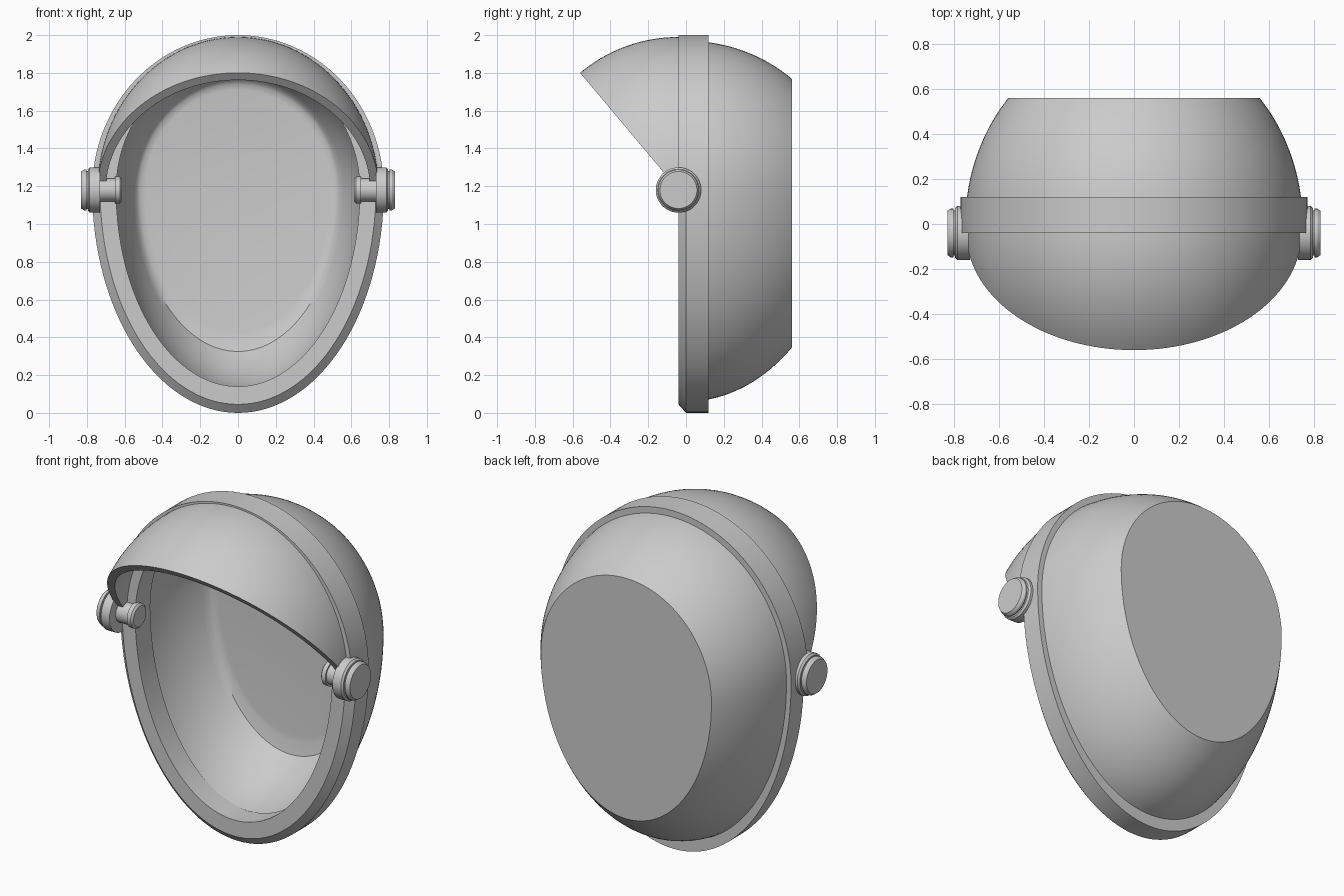
import bpy, bmesh
from math import sin, cos, pi, radians, sqrt

if "Cube" in bpy.data.objects:
    bpy.data.objects.remove(bpy.data.objects["Cube"])

HZ, HY = 1.18, -0.04      # hinge height and depth


def loft(name, loops, angle=35):
    """Skin closed loops of equal length and cap both ends."""
    bm = bmesh.new()
    rows = [[bm.verts.new(p) for p in loop] for loop in loops]
    n = len(rows[0])
    for a, b in zip(rows, rows[1:]):
        for i in range(n):
            j = (i + 1) % n
            bm.faces.new((a[i], a[j], b[j], b[i]))
    bm.faces.new(rows[0])
    bm.faces.new(rows[-1])
    bmesh.ops.recalc_face_normals(bm, faces=bm.faces)
    mesh = bpy.data.meshes.new(name)
    bm.to_mesh(mesh)
    bm.free()
    ob = bpy.data.objects.new(name, mesh)
    bpy.context.collection.objects.link(ob)
    bpy.ops.object.select_all(action='DESELECT')
    ob.select_set(True)
    bpy.context.view_layer.objects.active = ob
    bpy.ops.object.shade_smooth_by_angle(angle=radians(angle))
    return ob


def egg(y, a, up, down, a_up=None, n=128):
    """Egg outline: half ellipse above the hinge line, longer one below."""
    pts = []
    for i in range(n):
        t = 2 * pi * i / n
        upper = sin(t) > -1e-6
        w = a_up if (a_up and upper) else a
        pts.append((w * cos(t), y, HZ + (up if upper else down) * sin(t)))
    return pts


# Hollow egg-shaped shell with front rim: inside floor, lip, rim band, back
shell = [egg(0.51, 0.49, 0.53, 0.75), egg(0.505, 0.52, 0.56, 0.785)]
for k in range(13):
    y = 0.49 - 0.39 * k / 12
    s = sqrt(1 - (y / 0.84) ** 2) / sqrt(1 - (0.10 / 0.84) ** 2)
    shell.append(egg(y, 0.01 + 0.645 * s, 0.71 * s, 1.045 * s))
shell += [
    egg(0.10, 0.645, 0.69, 1.04),
    egg(-0.04, 0.645, 0.69, 1.04),
    egg(-0.04, 0.73, 0.82, 1.135, a_up=0.772),
    egg(0.0, 0.772, 0.82, 1.18),
    egg(0.12, 0.772, 0.82, 1.18),
]
for k in range(17):
    y = 0.12 + 0.44 * k / 16
    s = sqrt(1 - (y / 0.84) ** 2)
    shell.append(egg(y, 0.75 * s, 0.79 * s, 1.12 * s))
loft("shell", shell)

# Raised visor: wedge of a hollow ellipsoid turning about the hinge axis
N, TILT = 64, 40
visor = []
for k in range(21):
    t = radians(TILT * k / 20)
    arc = [radians(-88 + 176 * i / N) for i in range(N + 1)]
    section = [(0.745 * sin(p), 0.81 * cos(p)) for p in arc]
    section += [(0.70 * sin(p), 0.76 * cos(p)) for p in reversed(arc)]
    visor.append([(x, HY - r * sin(t), HZ + r * cos(t)) for x, r in section])
loft("visor", visor)

# Hinges: inner peg, collar and outer cap turned about the x axis
PROFILE = [(0.615, 0.06), (0.625, 0.072), (0.65, 0.072), (0.65, 0.062),
           (0.73, 0.062), (0.73, 0.12), (0.785, 0.12), (0.795, 0.11),
           (0.795, 0.10), (0.803, 0.10), (0.803, 0.108), (0.815, 0.108),
           (0.83, 0.098)]
for side, label in ((1, "right"), (-1, "left")):
    rings = [[(side * x, HY + r * cos(2 * pi * i / 48), HZ + r * sin(2 * pi * i / 48))
              for i in range(48)] for x, r in PROFILE]
    loft("hinge_" + label, rings, 30)
